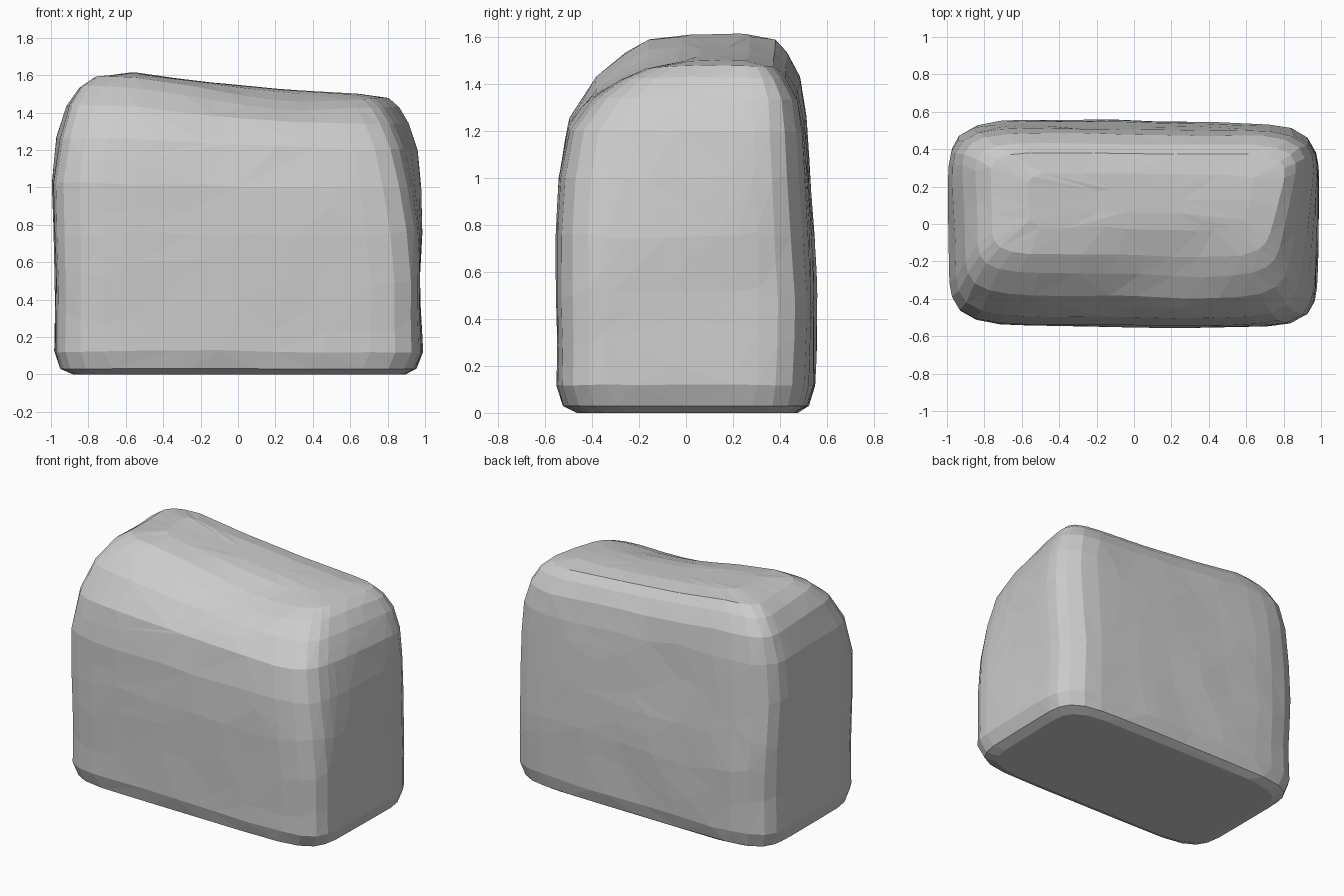
import bpy, bmesh, math
from mathutils import Vector, noise

if "Cube" in bpy.data.objects:
    bpy.data.objects.remove(bpy.data.objects["Cube"])

# Horizontal sections: z, front-left x, front-right x, back-left x, back-right x, front y, back y
LEVELS = [
    (0.00, -0.88, 0.88, -0.88, 0.90, -0.46, 0.47),
    (0.03, -0.95, 0.94, -0.95, 0.96, -0.52, 0.52),
    (0.12, -0.98, 0.98, -0.98, 0.99, -0.55, 0.545),
    (0.50, -0.98, 0.97, -0.98, 0.985, -0.55, 0.55),
    (0.75, -0.98, 0.95, -0.99, 1.00, -0.55, 0.54),
    (1.00, -0.98, 0.91, -1.00, 1.00, -0.54, 0.52),
    (1.20, -0.95, 0.86, -0.98, 0.99, -0.50, 0.505),
    (1.34, -0.90, 0.80, -0.93, 0.95, -0.39, 0.48),
    (1.43, -0.83, 0.75, -0.86, 0.90, -0.27, 0.43),
    (1.48, -0.75, 0.70, -0.78, 0.84, -0.17, 0.38),
    (1.50, -0.55, 0.58, -0.58, 0.66, -0.03, 0.27),
    (1.50, -0.20, 0.25, -0.20, 0.30, 0.06, 0.18),
]
SIDES = 64
SQUARENESS = 7.0


def smooth(a, b, v):
    t = max(0.0, min(1.0, (v - a) / (b - a)))
    return t * t * (3 - 2 * t)


def lean_top(x, y, z):
    # Raise the left end and sink the front right of the top
    rise = 0.03 - 0.042 * x / 0.65 + 0.012 * (x / 0.65) ** 2
    rise = max(0.0, min(0.074, rise))
    w = smooth(0.8, 1.4, z)
    dip = 0.04 * math.exp(-((x - 0.2) / 0.4) ** 2 - ((y + 0.2) / 0.18) ** 2)
    return z * (1 + rise * w) - dip * w


def ring(level):
    z, fl, fr, bl, br, yf, yb = level
    points = []
    for i in range(SIDES):
        a = 2 * math.pi * (i + 0.5) / SIDES
        c, s = math.cos(a), math.sin(a)
        r = (abs(c) ** SQUARENESS + abs(s) ** SQUARENESS) ** (-1 / SQUARENESS)
        u, v = (c * r + 1) / 2, (s * r + 1) / 2
        x = (1 - v) * (fl + (fr - fl) * u) + v * (bl + (br - bl) * u)
        y = yf + (yb - yf) * v - 0.012 * x
        p = Vector((x, y, lean_top(x, y, z)))
        # Gentle weathering, none at the foot
        p += noise.noise_vector(p * 2.5) * 0.012 * smooth(0.0, 0.15, z)
        points.append(p)
    return points


# Add in-between sections on the tall walls
sections = []
for a, b in zip(LEVELS, LEVELS[1:]):
    steps = max(1, round((b[0] - a[0]) / 0.08))
    for k in range(steps):
        sections.append([p + (q - p) * k / steps for p, q in zip(a, b)])
sections.append(LEVELS[-1])

# Loft the sections into a closed block
bm = bmesh.new()
rows = [[bm.verts.new(p) for p in ring(s)] for s in sections]
for low, high in zip(rows, rows[1:]):
    for i in range(SIDES):
        j = (i + 1) % SIDES
        bm.faces.new((low[i], low[j], high[j], high[i]))
bm.faces.new(rows[0][::-1])
bm.faces.new(rows[-1])
bmesh.ops.triangulate(bm, faces=bm.faces[:])
bmesh.ops.recalc_face_normals(bm, faces=bm.faces[:])
mesh = bpy.data.meshes.new("boulder")
bm.to_mesh(mesh)
bm.free()
boulder = bpy.data.objects.new("boulder", mesh)
bpy.context.collection.objects.link(boulder)

# Irregular chiselled facets
facets = boulder.modifiers.new("facets", "DECIMATE")
facets.ratio = 0.3
